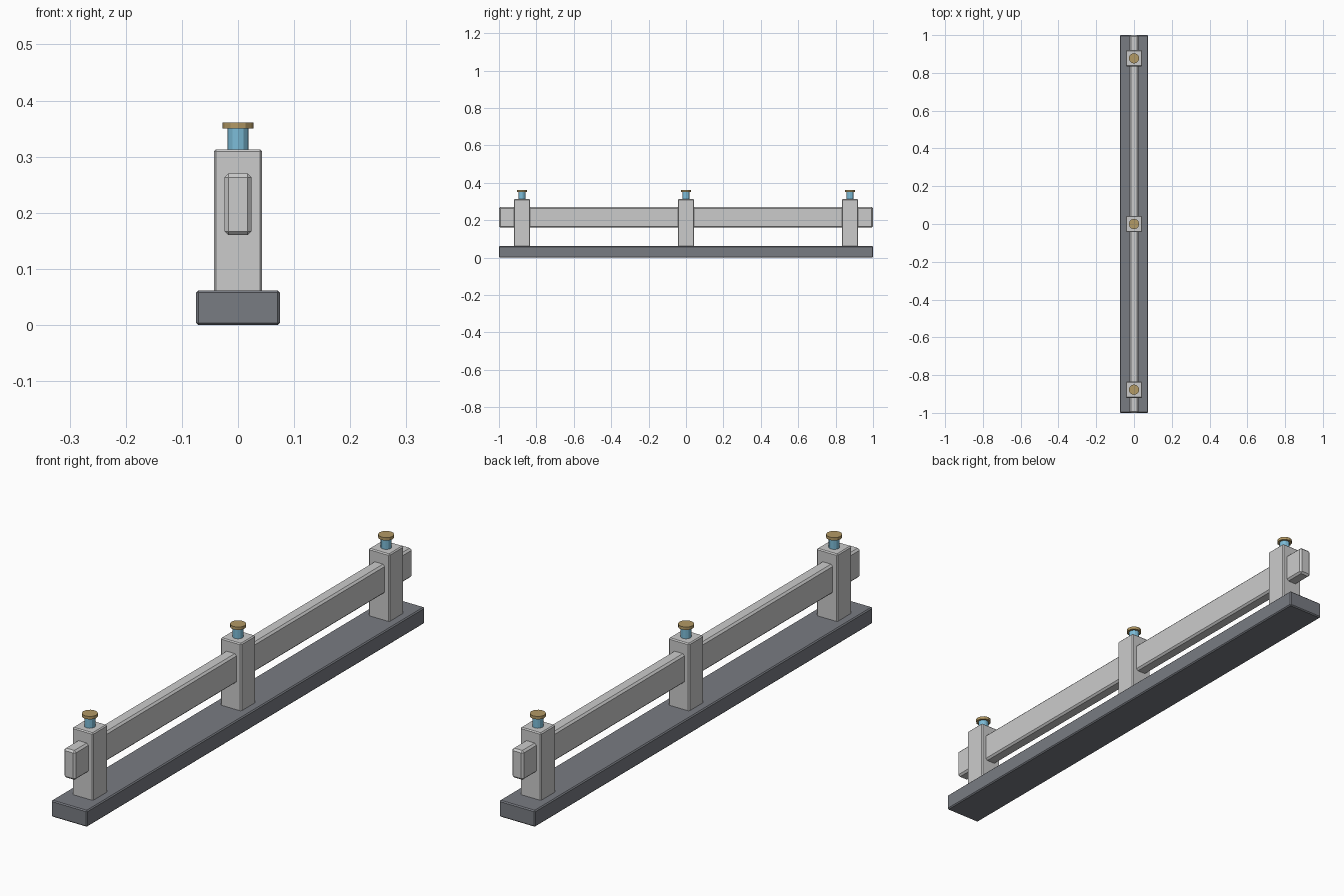
import bpy, bmesh

if "Cube" in bpy.data.objects:
    bpy.data.objects.remove(bpy.data.objects["Cube"])


def finish(bm, name, mat=None):
    mesh = bpy.data.meshes.new(name)
    bm.to_mesh(mesh)
    bm.free()
    obj = bpy.data.objects.new(name, mesh)
    bpy.context.collection.objects.link(obj)
    if mat:
        mesh.materials.append(mat)
    return obj


def box(name, half_x, y0, y1, z0, z1, bevel):
    bm = bmesh.new()
    bmesh.ops.create_cube(bm, size=1)
    for v in bm.verts:
        v.co.x *= 2 * half_x
        v.co.y = y0 if v.co.y < 0 else y1
        v.co.z = z0 if v.co.z < 0 else z1
    bmesh.ops.bevel(bm, geom=bm.edges[:], offset=bevel, segments=1,
                    affect='EDGES', clamp_overlap=True)
    return finish(bm, name)


def cylinder(name, radius, y, z0, z1, mat, sides=12):
    bm = bmesh.new()
    bmesh.ops.create_cone(bm, cap_ends=True, segments=sides,
                          radius1=radius, radius2=radius, depth=z1 - z0)
    bmesh.ops.translate(bm, verts=bm.verts[:], vec=(0, y, (z0 + z1) / 2))
    return finish(bm, name, mat)


def material(name, color):
    mat = bpy.data.materials.new(name)
    mat.diffuse_color = color
    mat.use_nodes = True
    mat.node_tree.nodes["Principled BSDF"].inputs["Base Color"].default_value = mat.diffuse_color
    return mat


blue = material("blue_metal", (0.2, 0.5, 0.68, 1))
brass = material("brass", (0.45, 0.32, 0.13, 1))
dark = material("dark_grey", (0.19, 0.2, 0.225, 1))

# Base plank and long rail
base = box("base", 0.0745, -1, 1, 0, 0.0615, 0.004)
base.data.materials.append(dark)
box("rail", 0.024, -1, 1, 0.16, 0.27, 0.007)

# Posts, each topped by a pin with a flat cap
for label, y in (("front", -0.877), ("middle", 0), ("back", 0.877)):
    box(label + "_post", 0.043, y - 0.043, y + 0.043, 0.055, 0.313, 0.004)
    cylinder(label + "_pin", 0.019, y, 0.305, 0.35, blue)
    cylinder(label + "_cap", 0.0275, y, 0.35, 0.361, brass)
